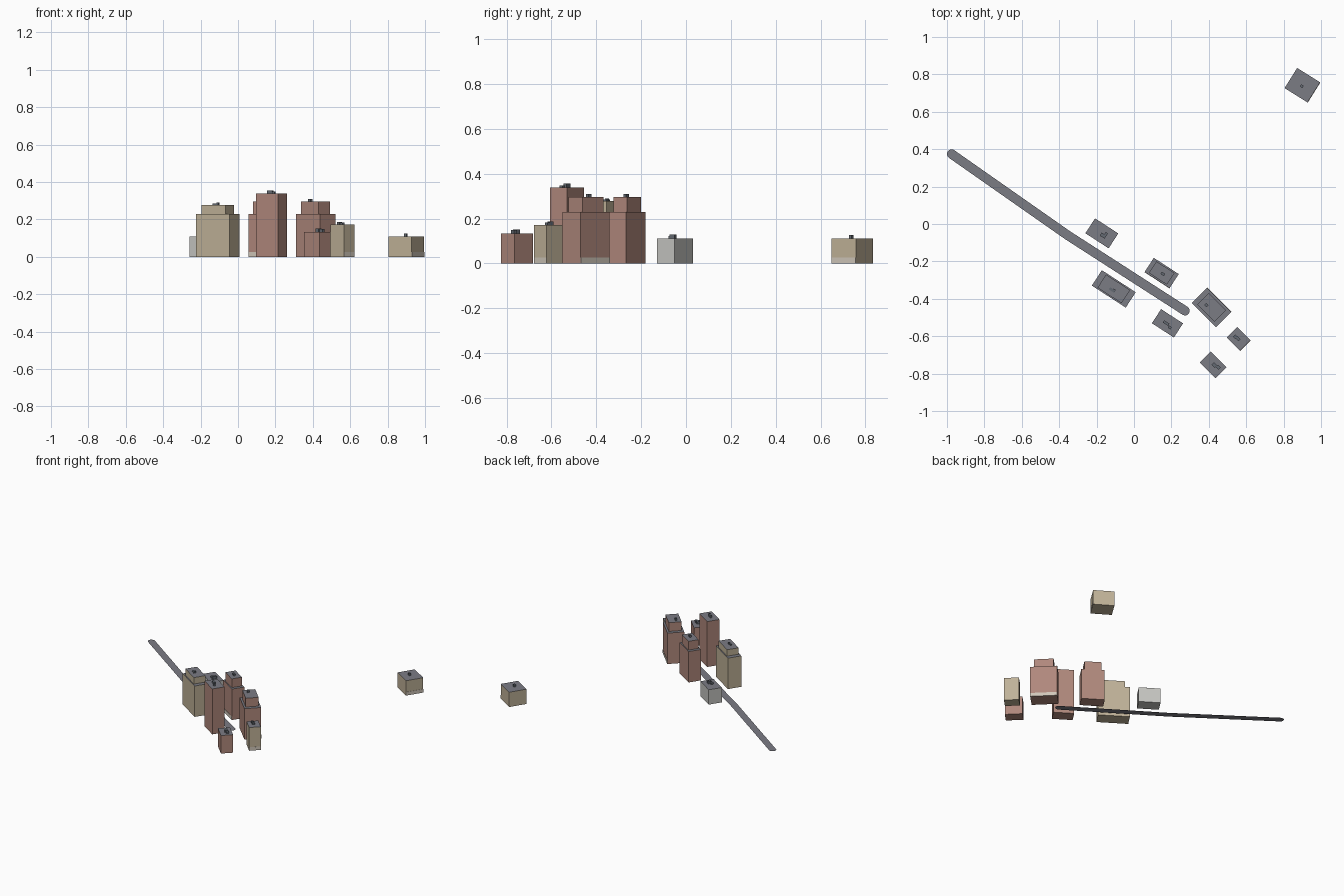
import bpy, bmesh, math
from mathutils import Matrix, Vector

cube = bpy.data.objects.get("Cube")
if cube:
    bpy.data.objects.remove(cube)


def material(name, rgb):
    linear = [((c / 255 + 0.055) / 1.055) ** 2.4 for c in rgb] + [1.0]
    m = bpy.data.materials.new(name)
    m.diffuse_color = linear
    m.use_nodes = True
    m.node_tree.nodes["Principled BSDF"].inputs["Base Color"].default_value = linear
    return m


BRICK = material("brick red", (176, 136, 124))
TAN = material("tan stone", (192, 178, 152))
CONCRETE = material("pale concrete", (197, 197, 193))
ROOF = material("roof grey", (123, 124, 132))
UNIT = material("dark metal", (100, 106, 114))
SHOP = material("pale shopfront", (208, 199, 186))


def finish(bm, name, mats):
    mesh = bpy.data.meshes.new(name)
    bm.to_mesh(mesh)
    bm.free()
    for m in mats:
        mesh.materials.append(m)
    obj = bpy.data.objects.new(name, mesh)
    bpy.context.collection.objects.link(obj)
    return obj


def block(name, at, size, z0, z1, angle, wall, top=None):
    """Turned box whose upward face can take its own colour."""
    bm = bmesh.new()
    place = (Matrix.Translation((at[0], at[1], (z0 + z1) / 2))
             @ Matrix.Rotation(math.radians(angle), 4, "Z")
             @ Matrix.Diagonal((size[0], size[1], z1 - z0, 1)))
    bmesh.ops.create_cube(bm, size=1, matrix=place)
    bm.normal_update()
    for f in bm.faces:
        f.material_index = int(top is not None and f.normal.z > 0.9)
    return finish(bm, name, [wall] + ([top] if top else []))


def building(name, at, size, height, angle, wall, tier=None, shop=None, units=()):
    block(name + "_walls", at, size, 0, height, angle, wall, ROOF)
    top = height
    # Set-back upper storey
    if tier:
        w, d, top = tier
        block(name + "_upper_storey", at, (w, d), height, top, angle, wall, ROOF)
    # Shopfront strip along one side
    if shop:
        side = Vector(shop)
        offset = Vector((side.x * size[0], side.y * size[1], 0)) / 2
        offset.rotate(Matrix.Rotation(math.radians(angle), 3, "Z"))
        plate = [0.003 if side[i] else size[i] for i in range(2)]
        block(name + "_shopfront", (at[0] + offset.x, at[1] + offset.y), plate,
              0, 0.026, angle, SHOP)
    # Rooftop equipment
    for i, (x, y, w, d, h) in enumerate(units):
        block(f"{name}_roof_unit_{i + 1}", (x, y), (w, d), top, top + h, angle, UNIT)


building("outlying_house", (0.9, 0.742), (0.145, 0.127), 0.11, -32, TAN,
         shop=(1, 0, 0), units=[(0.897, 0.737, 0.016, 0.014, 0.016)])
building("small_office", (-0.172, -0.05), (0.148, 0.095), 0.11, -33, CONCRETE,
         units=[(-0.165, -0.062, 0.03, 0.02, 0.012), (-0.152, -0.058, 0.014, 0.026, 0.018)])
building("long_block", (-0.108, -0.347), (0.216, 0.098), 0.23, -33, TAN,
         tier=(0.153, 0.084, 0.278),
         units=[(-0.117, -0.353, 0.034, 0.014, 0.007), (-0.107, -0.353, 0.014, 0.012, 0.012)])
building("street_block", (0.148, -0.262), (0.159, 0.09), 0.23, -33, BRICK,
         tier=(0.115, 0.074, 0.295), shop=(0, -1, 0),
         units=[(0.154, -0.267, 0.022, 0.014, 0.014)])
building("tower", (0.179, -0.531), (0.14, 0.09), 0.338, -33, BRICK,
         units=[(0.172, -0.53, 0.034, 0.014, 0.017), (0.191, -0.553, 0.016, 0.014, 0.01)])
building("corner_block", (0.415, -0.446), (0.183, 0.115), 0.23, -45, BRICK,
         tier=(0.132, 0.088, 0.295), shop=(0, 1, 0),
         units=[(0.387, -0.434, 0.018, 0.015, 0.014)])
building("narrow_house", (0.559, -0.614), (0.1, 0.08), 0.172, -45, TAN,
         shop=(1, 0, 0),
         units=[(0.542, -0.604, 0.02, 0.016, 0.014), (0.555, -0.613, 0.026, 0.016, 0.011)])
building("low_house", (0.424, -0.753), (0.119, 0.083), 0.134, -45, BRICK,
         units=[(0.43, -0.755, 0.024, 0.02, 0.018), (0.45, -0.766, 0.02, 0.018, 0.014)])

# Flat road ribbon with rounded ends and a slight bend
start, bend, end = Vector((-0.975, 0.374)), Vector((-0.355, -0.06)), Vector((0.273, -0.464))
half = 0.025
side = (end - start).normalized().orthogonal() * half


def cap(centre, outward):
    a = math.atan2(outward.y, outward.x)
    return [centre + half * Vector((math.cos(a + t), math.sin(a + t)))
            for t in (math.pi * (i / 8 - 0.5) for i in range(9))]


outline = (cap(start, start - bend) + [bend - side]
           + cap(end, end - bend) + [bend + side])
if (outline[8] - outline[9]).length > (outline[8] - outline[-1]).length + 0.001:
    outline[9], outline[-1] = outline[-1], outline[9]
bm = bmesh.new()
road = bm.faces.new([bm.verts.new((p.x, p.y, 0.001)) for p in outline])
road.normal_update()
if road.normal.z < 0:
    road.normal_flip()
finish(bm, "road", [ROOF])
